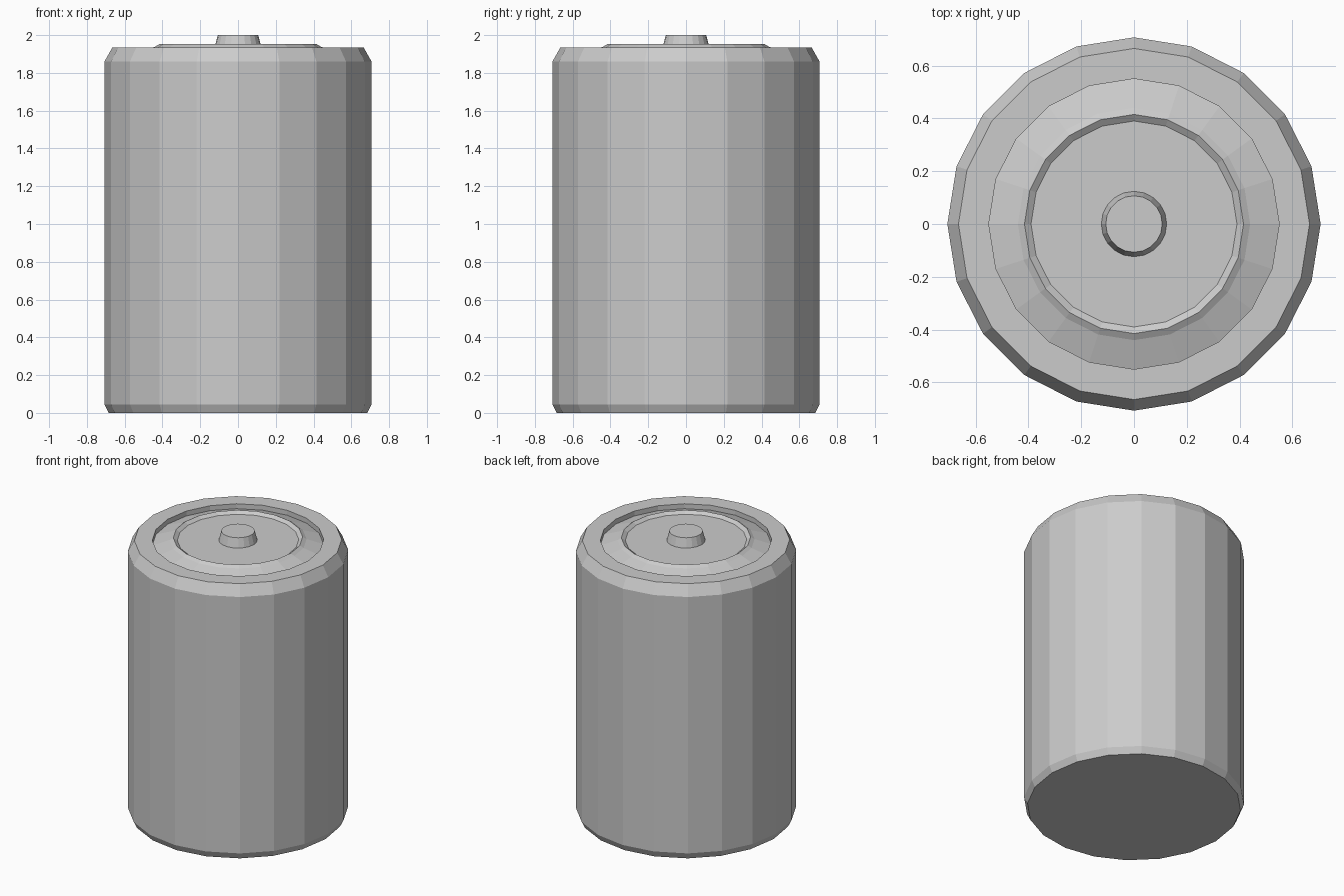
import bpy, bmesh
from math import cos, sin, tau

if "Cube" in bpy.data.objects:
    bpy.data.objects.remove(bpy.data.objects["Cube"])

SIDES = 20


def lathe(name, profile):
    """Revolve an (r, z) profile into a closed, flat-faced solid."""
    bm = bmesh.new()
    rings = [[bm.verts.new((r * cos(tau * i / SIDES), r * sin(tau * i / SIDES), z))
              for i in range(SIDES)] for r, z in profile]
    for a, b in zip(rings, rings[1:]):
        for i in range(SIDES):
            j = (i + 1) % SIDES
            bm.faces.new((a[i], a[j], b[j], b[i]))
    bm.faces.new(rings[0][::-1])
    bm.faces.new(rings[-1])
    bmesh.ops.recalc_face_normals(bm, faces=bm.faces)
    mesh = bpy.data.meshes.new(name)
    bm.to_mesh(mesh)
    bm.free()
    obj = bpy.data.objects.new(name, mesh)
    bpy.context.collection.objects.link(obj)
    return obj


# Casing, lip, recessed groove, raised ring, cap plate and terminal as one shell
lathe("battery_cell", [
    (0.685, 0.0), (0.707, 0.045),      # bottom chamfer
    (0.707, 1.86), (0.665, 1.935),     # wall and shoulder
    (0.55, 1.935), (0.55, 1.90),       # lip and groove wall
    (0.44, 1.938), (0.415, 1.953),     # sloping groove floor, raised ring
    (0.39, 1.935),                     # dip to the cap plate
    (0.124, 1.935), (0.107, 2.0),      # terminal
])
